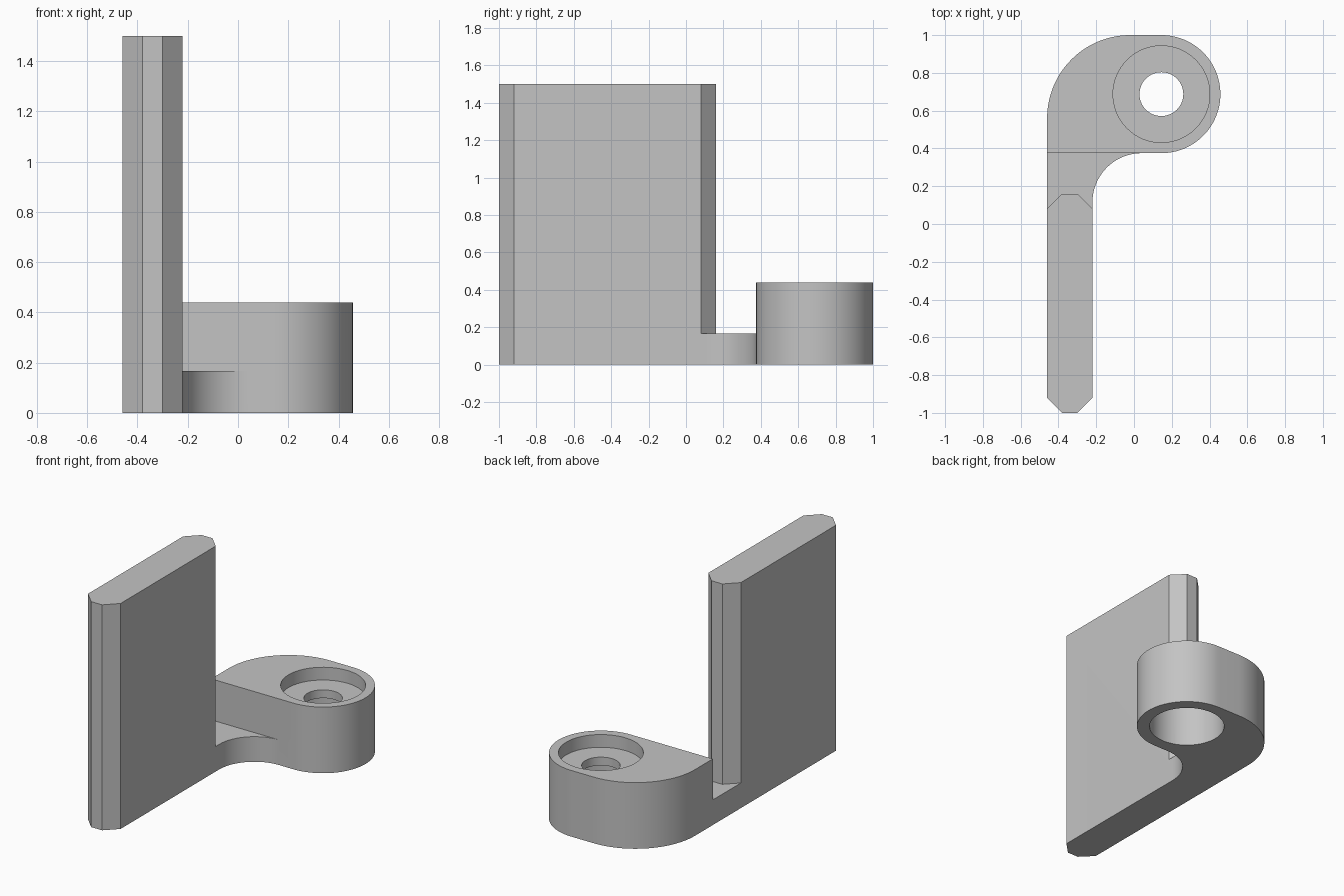
import bpy, bmesh, math

if "Cube" in bpy.data.objects:
    bpy.data.objects.remove(bpy.data.objects["Cube"])

grey = bpy.data.materials.new("plain grey")
grey.diffuse_color = (0.55, 0.55, 0.55, 1)
grey.use_nodes = True
grey.node_tree.nodes["Principled BSDF"].inputs["Base Color"].default_value = grey.diffuse_color


def arc(cx, cy, r, a0, a1, n):
    """Points on an arc, angles in degrees."""
    return [(cx + r * math.cos(math.radians(a0 + (a1 - a0) * i / n)),
             cy + r * math.sin(math.radians(a0 + (a1 - a0) * i / n)))
            for i in range(n + 1)]


def prism(name, outline, z0, z1):
    """Closed outline extruded from z0 to z1."""
    bm = bmesh.new()
    face = bm.faces.new([bm.verts.new((x, y, z0)) for x, y in outline])
    top = bmesh.ops.extrude_face_region(bm, geom=[face])["geom"]
    bmesh.ops.translate(bm, vec=(0, 0, z1 - z0),
                        verts=[v for v in top if isinstance(v, bmesh.types.BMVert)])
    bmesh.ops.recalc_face_normals(bm, faces=bm.faces)
    mesh = bpy.data.meshes.new(name)
    bm.to_mesh(mesh)
    bm.free()
    mesh.materials.append(grey)
    obj = bpy.data.objects.new(name, mesh)
    bpy.context.collection.objects.link(obj)
    return obj


def cut(target, cutter):
    """Subtract the cutter and discard it."""
    bpy.context.view_layer.objects.active = target
    mod = target.modifiers.new("cut", "BOOLEAN")
    mod.operation, mod.solver, mod.object = "DIFFERENCE", "EXACT", cutter
    bpy.ops.object.modifier_apply(modifier=mod.name)
    bpy.data.objects.remove(cutter)


# Hole and boss centre
CX, CY, R = 0.145, 0.6875, 0.3125
L, RT, C = -0.46, -0.22, 0.08      # plate sides and chamfer
FILLET, CORNER = 0.26, 0.44

# Whole footprint: chamfered front end, inner fillet, round boss, outer corner
outline = [(L, -1 + C), (L + C, -1), (RT - C, -1), (RT, -1 + C)]
outline += arc(RT + FILLET, 0.375 - FILLET, FILLET, 180, 90, 20)
outline += arc(CX, CY, R, -90, 90, 48)
outline += arc(L + CORNER, 1 - CORNER, CORNER, 90, 180, 28)
bracket = prism("hinge_bracket", outline, 0, 1.5)

# Low neck, with the chamfered back end of the upright plate
cut(bracket, prism("neck_cutter", [
    (-0.60, -0.06), (L + C, 0.16), (RT - C, 0.16), (-0.10, -0.04),
    (1, -0.04), (1, 0.375), (-0.60, 0.375)], 0.167, 2))

# Boss height
cut(bracket, prism("boss_cutter", [(-1, 0.3), (1, 0.3), (1, 1.3), (-1, 1.3)], 0.44, 2))

# Through hole, top recess and deep bottom bore
for name, r, z0, z1 in (("hole", 0.116, -0.1, 0.6),
                        ("recess", 0.256, 0.355, 0.6),
                        ("bore", 0.233, -0.1, 0.30)):
    cut(bracket, prism(name + "_cutter", arc(CX, CY, r, 0, 360, 64)[:-1], z0, z1))

bpy.ops.object.select_all(action="DESELECT")
bracket.select_set(True)
bpy.context.view_layer.objects.active = bracket
bpy.ops.object.shade_smooth_by_angle(angle=math.radians(25))
